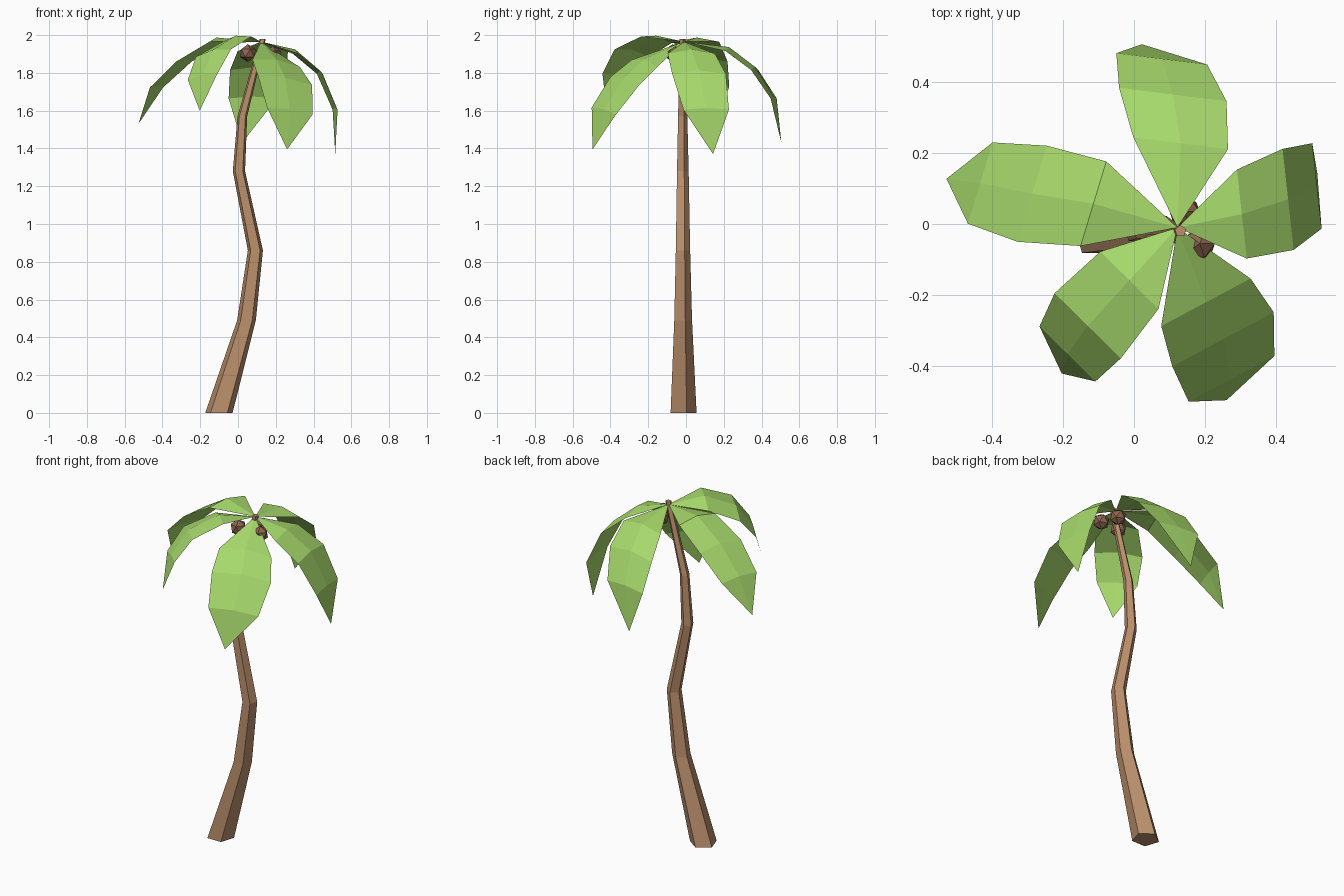
import bpy, bmesh, math
from mathutils import Vector

if "Cube" in bpy.data.objects:
    bpy.data.objects.remove(bpy.data.objects["Cube"])


def material(name, rgb):
    m = bpy.data.materials.new(name)
    m.diffuse_color = (*rgb, 1)
    m.use_nodes = True
    m.node_tree.nodes["Principled BSDF"].inputs["Base Color"].default_value = m.diffuse_color
    return m


bark = material("bark brown", (0.50, 0.28, 0.15))
green = material("leaf green", (0.39, 0.70, 0.15))
nut = material("coconut brown", (0.27, 0.13, 0.08))


def finish(name, bm, mat):
    me = bpy.data.meshes.new(name)
    bm.to_mesh(me)
    bm.free()
    me.materials.append(mat)
    ob = bpy.data.objects.new(name, me)
    bpy.context.collection.objects.link(ob)
    return ob


# Trunk: tapering five-sided tube along a bent path (x, z, radius)
path = [(-0.101, 0, 0.076), (0.045, 0.49, 0.052), (0.092, 0.86, 0.042),
        (0.005, 1.28, 0.034), (0.023, 1.57, 0.027), (0.131, 1.98, 0.017)]
bm = bmesh.new()
rings = []
for x, z, r in path:
    ring = []
    for i in range(5):
        a = math.radians(90 + 72 * i)
        ring.append(bm.verts.new((x + r * math.cos(a), -0.02 + r * math.sin(a), z)))
    rings.append(ring)
for lo, hi in zip(rings, rings[1:]):
    for i in range(5):
        j = (i + 1) % 5
        bm.faces.new((lo[i], lo[j], hi[j], hi[i]))
bm.faces.new(rings[0][::-1])
bm.faces.new(rings[-1])
finish("trunk", bm, bark)

# Leaves: drooping midline (three stations and a tip) and half-width vector to the right
BASE = Vector((0.122, -0.01, 1.965))
WIDTHS = (0.88, 1.0, 0.845)
RISE = (0.022, 0.018, 0.01)      # the middle rib is slightly raised
leaves = {
    "left": ([(-0.114, 0.057, 1.965), (-0.286, 0.085, 1.86), (-0.432, 0.115, 1.722),
              (-0.527, 0.127, 1.53)], (0.041, 0.135, 0)),
    "back": ([(0.131, 0.227, 1.915), (0.109, 0.364, 1.815), (0.078, 0.464, 1.665),
              (0.022, 0.505, 1.43)], (0.151, -0.019, 0)),
    "front_left": ([(-0.013, -0.158, 1.975), (-0.13, -0.286, 1.905), (-0.187, -0.365, 1.78),
                    (-0.203, -0.42, 1.60)], (-0.093, 0.0915, -0.02)),
    "front_right": ([(0.202, -0.22, 1.85), (0.25, -0.324, 1.757), (0.274, -0.435, 1.598),
                     (0.26, -0.495, 1.395)], (-0.1425, -0.076, 0.022)),
    "right": ([(0.303, 0.028, 1.902), (0.433, 0.069, 1.795), (0.514, 0.107, 1.605),
               (0.515, 0.143, 1.37)], (0.0155, -0.142, 0)),
}
for name, (mids, side) in leaves.items():
    bm = bmesh.new()
    side = Vector(side)
    start = bm.verts.new(BASE)
    rows = []
    for p, w, h in zip(mids[:3], WIDTHS, RISE):
        p = Vector(p)
        rows.append([bm.verts.new(q) for q in
                     (p - side * w, p + Vector((0, 0, h)), p + side * w)])
    tip = bm.verts.new(mids[3])
    for k in range(2):
        bm.faces.new((start, rows[0][k + 1], rows[0][k]))
        for a, b in zip(rows, rows[1:]):
            bm.faces.new((a[k + 1], b[k + 1], b[k], a[k]))
        bm.faces.new((rows[2][k + 1], tip, rows[2][k]))
    finish("leaf_" + name, bm, green)

# Coconuts: faceted balls tucked under the leaves
for i, c in enumerate([(0.052, -0.07, 1.905), (0.142, 0.035, 1.90), (0.185, -0.055, 1.895)]):
    bm = bmesh.new()
    bmesh.ops.create_icosphere(bm, subdivisions=1, radius=0.047)
    bmesh.ops.translate(bm, verts=bm.verts, vec=c)
    finish(f"coconut_{i + 1}", bm, nut)
